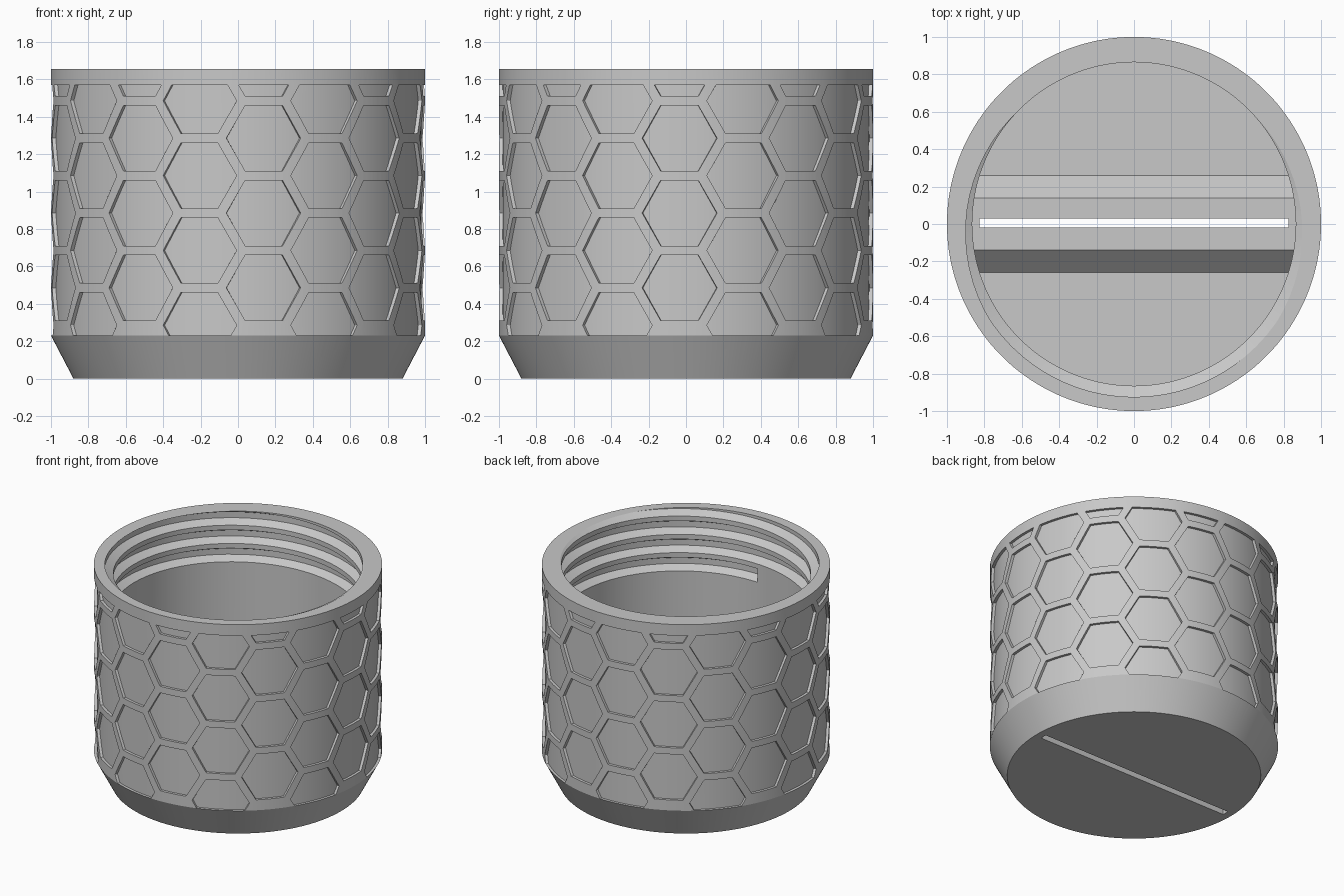
import bpy, bmesh, math
from mathutils import Vector

old = bpy.data.objects.get("Cube")
if old:
    bpy.data.objects.remove(old, do_unlink=True)

HEIGHT, BORE, FLOOR = 1.655, 0.865, 0.10
SEGMENTS = 180

grey = bpy.data.materials.new("plain grey")
grey.use_nodes = True
grey.diffuse_color = (0.58, 0.58, 0.58, 1)
grey.node_tree.nodes["Principled BSDF"].inputs["Base Color"].default_value = grey.diffuse_color


def make_object(name, bm):
    bmesh.ops.remove_doubles(bm, verts=bm.verts, dist=1e-5)
    bmesh.ops.recalc_face_normals(bm, faces=bm.faces)
    mesh = bpy.data.meshes.new(name)
    bm.to_mesh(mesh)
    bm.free()
    mesh.materials.append(grey)
    obj = bpy.data.objects.new(name, mesh)
    bpy.context.collection.objects.link(obj)
    return obj


def around(angle, radius, z):
    """Point on a cylinder; angle 0 is the front, growing towards +x."""
    return Vector((radius * math.sin(angle), -radius * math.cos(angle), z))


def loft(bm, rings):
    """Closed solid through rings with equal numbers of points."""
    rings = [[bm.verts.new(p) for p in ring] for ring in rings]
    n = len(rings[0])
    for a, b in zip(rings, rings[1:]):
        for i in range(n):
            j = (i + 1) % n
            bm.faces.new((a[i], a[j], b[j], b[i]))
    bm.faces.new(rings[0])
    bm.faces.new(rings[-1])


def combine(target, tool, operation):
    """Apply a boolean and remove the tool object."""
    tool.hide_render = True
    mod = target.modifiers.new(tool.name, "BOOLEAN")
    mod.operation, mod.solver, mod.object = operation, "EXACT", tool
    bpy.context.view_layer.update()
    result = target.evaluated_get(bpy.context.evaluated_depsgraph_get())
    mesh = bpy.data.meshes.new_from_object(result)
    target.modifiers.clear()
    target.data = mesh
    bpy.data.objects.remove(tool, do_unlink=True)


# Cup body: revolved profile with a tapered foot
bm = bmesh.new()
profile = [(0, 0), (0.88, 0), (1, 0.23), (1, HEIGHT), (BORE, HEIGHT), (BORE, FLOOR), (0, FLOOR)]
verts = [bm.verts.new((r, 0, z)) for r, z in profile]
edges = [bm.edges.new(pair) for pair in zip(verts, verts[1:])]
bmesh.ops.spin(bm, geom=verts + edges, cent=(0, 0, 0), axis=(0, 0, 1),
               angle=math.tau, steps=SEGMENTS, use_duplicate=False)
body = make_object("threaded_cup", bm)

# Raised bar across the floor
bm = bmesh.new()
section = [(-0.26, FLOOR - 0.01), (-0.26, FLOOR), (-0.14, 0.22),
           (0.14, 0.22), (0.26, FLOOR), (0.26, FLOOR - 0.01)]
loft(bm, [[(x, y, z) for y, z in section] for x in (-0.875, 0.875)])
combine(body, make_object("floor_bar", bm), "UNION")

# Slot through the bar and floor
bm = bmesh.new()
loft(bm, [[(x, y, z) for x, y in ((-0.825, -0.02), (0.825, -0.02), (0.825, 0.03), (-0.825, 0.03))]
          for z in (-0.1, 0.4)])
combine(body, make_object("slot_cutter", bm), "DIFFERENCE")

# Helical thread groove inside the mouth
bm = bmesh.new()
PITCH, STEPS = 0.14, 72
groove = [(0.845, -0.062), (0.925, -0.022), (0.925, 0.022), (0.845, 0.062)]
rings = []
for i in range(-3 * STEPS, STEPS * 2 // 3):
    angle = math.tau * i / STEPS
    rings.append([around(angle, r, HEIGHT + PITCH * i / STEPS + dz) for r, dz in groove])
loft(bm, rings)
combine(body, make_object("thread_cutter", bm), "DIFFERENCE")

# Honeycomb of shallow recesses, clipped to the straight part of the wall
LOW, HIGH = 0.23, 1.57
HALF = 0.175
RADIUS = HALF * 2 / math.sqrt(3)
COLUMNS, DEPTH = 18, 0.02


def add_recess(bm, centre, zc):
    stations = {round(RADIUS * k / 8, 5) for k in range(-8, 9)}
    for limit in (LOW, HIGH):
        crossing = RADIUS - abs(zc - limit) / math.sqrt(3)
        if RADIUS / 2 < crossing < RADIUS:
            stations |= {round(crossing, 5), round(-crossing, 5)}
    rings = []
    for u in sorted(stations):
        reach = min(HALF, max(0, RADIUS - abs(u)) * math.sqrt(3))
        lo, hi = max(LOW, zc - reach), min(HIGH, zc + reach)
        if hi >= lo - 1e-4:
            hi = max(hi, lo + 0.0005)
            rings.append([around(centre + u, r, z) for r, z in
                          ((1 - DEPTH, lo), (1.03, lo), (1.03, hi), (1 - DEPTH, hi))])
    loft(bm, rings)


bm = bmesh.new()
for column in range(COLUMNS):
    centre = math.radians(-12) + math.tau * column / COLUMNS
    first = 0.485 if column % 2 else 0.285
    for row in range(4):
        add_recess(bm, centre, first + 0.4 * row)
combine(body, make_object("honeycomb_cutter", bm), "DIFFERENCE")

# Smooth round walls, keeping the edges crisp
bpy.ops.object.select_all(action="DESELECT")
body.select_set(True)
bpy.context.view_layer.objects.active = body
bpy.ops.object.shade_smooth_by_angle(angle=math.radians(25))
